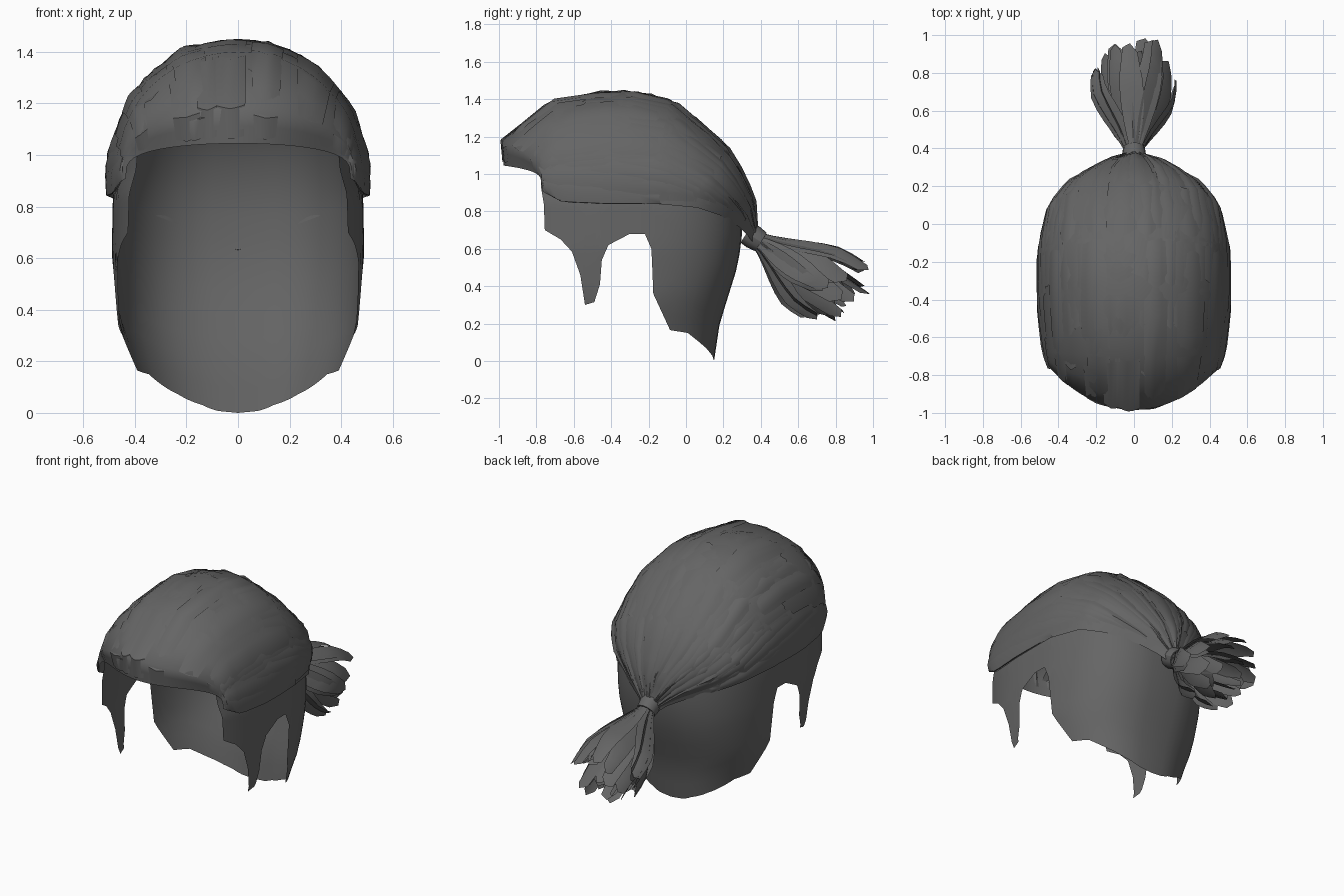
import bpy, math, random
from mathutils import Vector

random.seed(7)
cube = bpy.data.objects.get("Cube")
if cube:
    bpy.data.objects.remove(cube)

hair = bpy.data.materials.new("charcoal_hair")
hair.use_nodes = True
COLOUR = (0.13, 0.13, 0.13, 1)
hair.diffuse_color = COLOUR
hair.node_tree.nodes["Principled BSDF"].inputs["Base Color"].default_value = COLOUR


def add_mesh(name, grids, angle=50):
    """Join rectangular grids of points into one smooth object."""
    verts, faces = [], []
    for grid in grids:
        base, n = len(verts), len(grid[0])
        for row in grid:
            verts += row
        for i in range(len(grid) - 1):
            for j in range(n - 1):
                a = base + i * n + j
                faces.append((a, a + 1, a + n + 1, a + n))
    mesh = bpy.data.meshes.new(name)
    mesh.from_pydata(verts, [], faces)
    mesh.materials.append(hair)
    obj = bpy.data.objects.new(name, mesh)
    bpy.context.collection.objects.link(obj)
    bpy.ops.object.select_all(action='DESELECT')
    obj.select_set(True)
    bpy.context.view_layer.objects.active = obj
    bpy.ops.object.shade_smooth_by_angle(angle=math.radians(angle))
    return obj


def table(points, t):
    """Piecewise linear lookup."""
    for (a, p), (b, q) in zip(points, points[1:]):
        if t <= b:
            return p + (q - p) * max(0, (t - a) / (b - a))
    return points[-1][1]


# Close-cropped scalp layer with sideburns, ear openings, nape and inner dome
WIDTH = [(0, .37), (.15, .41), (.34, .47), (.6, .49), (.85, .485), (.95, .46)]
BACK = [(0, .45), (.2, .48), (.52, .58), (.68, .6), (.85, .6), (.95, .575)]
MID, DOME_BASE, DOME_HEIGHT = -.3, .95, .43
EDGE = [(-.775, .93), (-.76, .84), (-.755, .7), (-.67, .65), (-.61, .585), (-.565, .46),
        (-.54, .3), (-.49, .315), (-.46, .41), (-.45, .54), (-.415, .62), (-.3, .68),
        (-.22, .68), (-.185, .6), (-.18, .49), (-.175, .36), (-.085, .165), (.01, .15),
        (.06, .11), (.107, .07), (.14, .03), (.15, 0)]


def depth(u, z):
    return table(BACK, z) if u > 0 else .75


def scalp_point(u, z):
    x = table(WIDTH, z) * max(0, 1 - abs(u) ** 2.5) ** .4
    return Vector((x, MID + u * depth(u, z), z))


def scalp_column(u, z):
    col = [scalp_point(u, z + (DOME_BASE - z) * j / 10) for j in range(11)]
    rim = col[-1]
    for j in range(1, 9):
        a = math.pi / 2 * j / 8
        col.append(Vector((rim.x * math.cos(a),
                           MID - .08 * math.sin(a) + (rim.y - MID) * math.cos(a),
                           DOME_BASE + DOME_HEIGHT * math.sin(a))))
    return col


columns = []
for (y0, z0), (y1, z1) in zip(EDGE, EDGE[1:]):
    for k in range(4):
        y, z = y0 + (y1 - y0) * k / 4, z0 + (z1 - z0) * k / 4
        columns.append(scalp_column(min(1, (y - MID) / depth(y - MID, z)), z))
columns.append(scalp_column(1, 0))
mirrored = [[Vector((-p.x, p.y, p.z)) for p in col] for col in reversed(columns)]
add_mesh("scalp_layer", [columns + mirrored[1:]], 80)

# Swept-back hair: arched sections (half width, side y, side z, crown y, crown z)
ARCHES = [(.435, -.77, .91, -.975, 1.045), (.45, -.755, .9, -.985, 1.18),
          (.475, -.66, .85, -.7, 1.4), (.5, -.43, .84, -.33, 1.45),
          (.5, -.15, .84, -.06, 1.385), (.455, .06, .82, .21, 1.15),
          (.36, .18, .78, .3, 1.0), (.2, .28, .72, .36, .86),
          (.1, .33, .67, .37, .75), (.05, .36, .63, .38, .7)]
LAST = len(ARCHES) - 1


def cap_point(s, phi, lift=0):
    s = min(max(s, 0), LAST - 1e-6)
    i = int(s)
    w, ys, zs, yc, zc = [a + (b - a) * (s - i) for a, b in zip(ARCHES[i], ARCHES[i + 1])]
    c = max(0, math.cos(phi))
    front = max(0, 1 - s / 2)
    p = Vector((w * math.sin(phi), ys + (yc - ys) * c ** (1 + 1.7 * front),
                zs + (zc - zs) * c ** (.79 - .24 * front)))
    out = (p - Vector((0, -.3, .75))).normalized()
    return p + out * lift


HALF = math.pi / 2
add_mesh("swept_hair", [[[cap_point(s / 2, -HALF + math.pi * j / 24)
                          for j in range(25)] for s in range(2 * LAST + 1)]], 60)


# Overlapping locks lying on the swept hair and running to the tie
def lock(phi, half, s0, s1, lift, drift):
    rows = []
    for k in range(10):
        t = k / 9
        s = s0 + (s1 - s0) * t
        spread = half * (.35 + .65 * math.sin(math.pi * min(1, .2 + t * .75)))
        mid = phi + drift * t
        height = lift * math.sin(math.pi * (.1 + .8 * t))
        rows.append([cap_point(s + .1 * abs(j), max(-HALF, min(HALF, mid + spread * j)),
                               height * (1 - .7 * abs(j)) + .002) for j in (-1, -.5, 0, .5, 1)])
    return rows


locks = []
for i in range(28):
    phi = -1.45 + 2.9 * (i + random.uniform(-.3, .3)) / 27
    start = random.choice((.1, .9, 1.6, 2.4, 3.2))
    end = LAST if start > 1 else random.uniform(5, 8)
    locks.append(lock(phi, random.uniform(.1, .2), start, end,
                      random.uniform(.008, .018), random.uniform(-.08, .08)))
add_mesh("swept_locks", locks, 40)

# Loose side locks along the lower edge of the swept hair
side_locks = []
for side in (-1, 1):
    for i in range(5):
        side_locks.append(lock(side * (1.5 - .07 * i), .12, .6 + i * .8, 4 + i * .8,
                               .018, side * .04))
add_mesh("side_locks", side_locks, 40)

# Hair tie
AXIS = Vector((0, .84, -.54)).normalized()
UP = Vector((0, .54, .84)).normalized()
SIDE = Vector((1, 0, 0))
ROOT = Vector((0, .325, .685))


def around(along, radius, a):
    return ROOT + AXIS * along + (SIDE * math.cos(a) + UP * math.sin(a)) * radius


TIE = [(0, .045), (0, .062), (.04, .065), (.09, .058), (.09, .04)]
add_mesh("hair_tie", [[[around(d, r, math.tau * j / 12) for j in range(13)] for d, r in TIE]], 40)


# Ponytail of broad flat locks flaring out of the tie
def tail_lock(a, flare, length, half):
    rows = []
    twist = random.uniform(-.3, .3)
    for k in range(8):
        t = k / 7
        reach = min(1, t * 1.3)
        radius = .035 + flare * (.6 * reach + .4 * math.sin(HALF * reach) ** 2)
        width = half * (.2 + .8 * math.sin(math.pi * min(.82, .02 + t * .85)))
        centre = around(.05 + length * t, radius, a + twist * t)
        tangent = SIDE * -math.sin(a) + UP * math.cos(a)
        radial = SIDE * math.cos(a) + UP * math.sin(a)
        rows.append([centre + (tangent + radial * twist) * width * j
                     - radial * width * .25 * abs(j)
                     - AXIS * .05 * abs(j - .3) * t for j in (-1, 0, 1)])
    return rows


tail = []
for ring, (count, flare) in enumerate([(15, .18), (12, .125), (7, .06)]):
    for i in range(count):
        a = math.tau * (i + random.uniform(-.3, .3)) / count
        length = random.uniform(.47, .6) + .035 * ring + .04 * max(0, math.sin(a))
        tail.append(tail_lock(a, flare * random.uniform(.85, 1.12), length,
                              random.uniform(.05, .072)))
add_mesh("ponytail", tail, 35)
